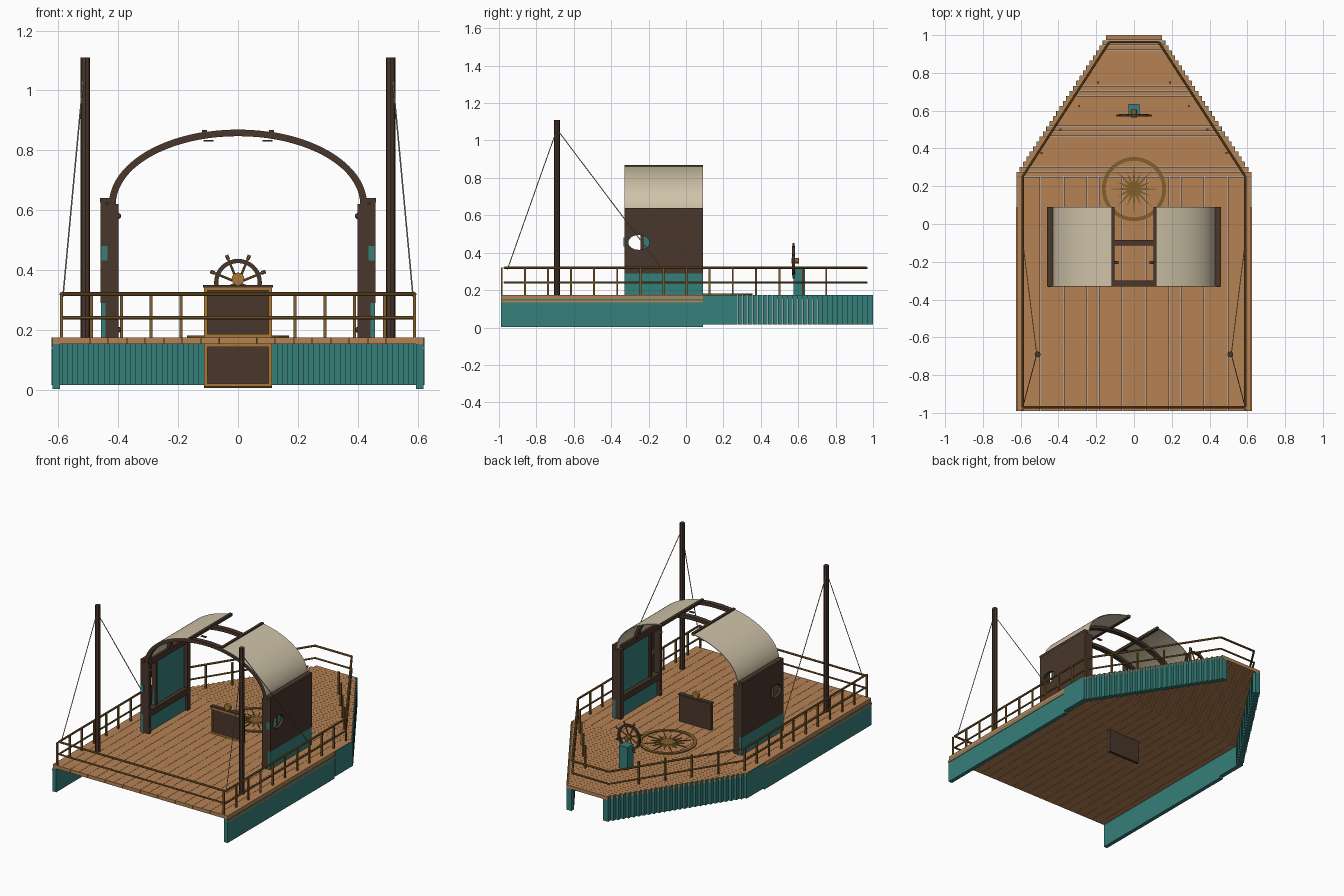
import bpy, bmesh, math
from mathutils import Vector, Matrix

cube = bpy.data.objects.get("Cube")
if cube:
    bpy.data.objects.remove(cube, do_unlink=True)


def material(name, rgb):
    m = bpy.data.materials.new(name)
    m.use_nodes = True
    m.diffuse_color = (*rgb, 1)
    m.node_tree.nodes["Principled BSDF"].inputs["Base Color"].default_value = (*rgb, 1)
    return m


WOOD = material("deck wood", (.47, .225, .09))
TEAL = material("teal paint", (.036, .21, .195))
DARK = material("dark wood", (.068, .038, .025))
RAIL = material("bronze rail", (.22, .115, .025))
GOLD = material("gold trim", (.4, .19, .035))
CANVAS = material("canvas", (.62, .54, .39))
ROPE = material("pale rope", (.42, .36, .26))


def finish(name, bm, mat, smooth=False):
    bmesh.ops.recalc_face_normals(bm, faces=bm.faces)
    me = bpy.data.meshes.new(name)
    bm.to_mesh(me)
    bm.free()
    me.materials.append(mat)
    ob = bpy.data.objects.new(name, me)
    bpy.context.collection.objects.link(ob)
    if smooth:
        bpy.ops.object.select_all(action='DESELECT')
        ob.select_set(True)
        bpy.context.view_layer.objects.active = ob
        bpy.ops.object.shade_smooth_by_angle()


def box(bm, x, y, z):
    c = Vector(((x[0] + x[1]) / 2, (y[0] + y[1]) / 2, (z[0] + z[1]) / 2))
    s = Matrix.Diagonal((abs(x[1] - x[0]), abs(y[1] - y[0]), abs(z[1] - z[0]), 1))
    bmesh.ops.create_cube(bm, size=1, matrix=Matrix.Translation(c) @ s)


def boxes(name, mat, items, mirror=False):
    bm = bmesh.new()
    for x, y, z in items:
        box(bm, x, y, z)
        if mirror:
            box(bm, (-x[1], -x[0]), y, z)
    finish(name, bm, mat)


def rod(bm, a, b, r, n=6):
    a, b = Vector(a), Vector(b)
    d = b - a
    rot = d.to_track_quat('Z', 'Y').to_matrix().to_4x4()
    bmesh.ops.create_cone(bm, cap_ends=True, segments=n, radius1=r, radius2=r, depth=d.length,
                          matrix=Matrix.Translation((a + b) / 2) @ rot)


def prism(bm, pts, vec):
    face = bm.faces.new([bm.verts.new(p) for p in pts])
    ext = bmesh.ops.extrude_face_region(bm, geom=[face])["geom"]
    bmesh.ops.translate(bm, vec=vec, verts=[v for v in ext if isinstance(v, bmesh.types.BMVert)])


def ring(bm, matrix, r_in, r_out, depth, n=40):
    prof = [(r_in, 0), (r_out, 0), (r_out, depth), (r_in, depth)]
    loops = [[bm.verts.new(matrix @ Vector((r * math.cos(t), r * math.sin(t), h))) for r, h in prof]
             for t in (2 * math.pi * i / n for i in range(n))]
    for i in range(n):
        a, b = loops[i], loops[(i + 1) % n]
        for j in range(4):
            k = (j + 1) % 4
            bm.faces.new((a[j], a[k], b[k], b[j]))


# Deck: lengthwise planks aft, stepped crosswise planks in the bow
DECK, HALF, BEND = .175, .62, .25
PLANKS, STEPS = 20, 28
w = 2 * HALF / PLANKS
boxes("aft_deck", WOOD, [((-HALF + i * w + .0007, -HALF + (i + 1) * w - .0007), (-.99, BEND), (.153, DECK))
                         for i in range(PLANKS)])
step = (1 - BEND) / STEPS


def bow_half(i):
    return HALF - .475 * i / (STEPS - 1)


boxes("bow_deck", WOOD, [((-bow_half(i), bow_half(i)),
                          (BEND + i * step + .0005, BEND + (i + 1) * step - .0005), (.153, DECK))
                         for i in range(STEPS)])

# Hull sides and stepped bow boards
boxes("hull_sides", TEAL, [((.595, HALF), (-.99, .09), (.002, .153)),
                           ((.595, HALF), (.09, BEND), (.015, .153)),
                           ((HALF, .623), (.09, BEND), (.015, .174))], True)
boxes("gunwale_strips", WOOD, [((HALF, .624), (-.99, .09), (.134, .144))], True)
boxes("bow_boards", TEAL, [((bow_half(i) - .033, bow_half(i) + .003),
                            (BEND + i * step, BEND + (i + 1) * step - .001), (.015, .174))
                           for i in range(STEPS)], True)

# Railings: side posts, then posts stepping inward along the bow
bm = bmesh.new()
path = [(-.13, .965), (-.59, .25), (-.59, -.985), (.59, -.985), (.59, .25), (.13, .965), (-.13, .965)]
path[2:4] = [(-.59, -.97), (.59, -.97)]
for z, r in ((.319, .0065), (.24, .0055)):
    for a, b in zip(path, path[1:]):
        rod(bm, (*a, z), (*b, z), r, 8)
for s in (-1, 1):
    posts = [(.59, -.985 + i * .1235) for i in range(11)]
    posts += [(.59 - .1 * k, BEND + .125 * k) for k in range(1, 5)]
    for x, y in posts:
        box(bm, (s * x - .005, s * x + .005), (y - .005, y + .005), (DECK, .32))
finish("railings", bm, RAIL)

# Masts and rigging
masts, ropes = bmesh.new(), bmesh.new()
for s in (-1, 1):
    rod(masts, (s * .51, -.69, DECK), (s * .51, -.69, 1.11), .016, 8)
    for y in (-.955, -.125):
        rod(ropes, (s * .515, -.69, 1.06), (s * .585, y, .31), .0025, 6)
finish("masts", masts, DARK)
finish("rigging", ropes, ROPE, True)

# Cabin walls with portholes: upper and lower half of each wall around the opening
Y0, Y1 = -.33, .09
ZC, HY = .455, -.252
walls = bmesh.new()
arc = [(HY + .057 * math.cos(t), .04 * math.sin(t)) for t in (math.pi * i / 8 for i in range(9))]
for s in (-1, 1):
    for side, z in ((-1, .29), (1, .637)):
        outline = [(Y0, z), (Y1, z), (Y1, ZC)] + [(y, ZC + side * h) for y, h in arc] + [(Y0, ZC)]
        prism(walls, [(s * .442, y, zz) for y, zz in outline], (s * .018, 0, 0))
finish("cabin_walls", walls, DARK)
boxes("cabin_wall_base", TEAL, [((.437, .458), (Y0, Y1), (DECK, .29))], True)
boxes("wall_inner_panels", TEAL, [((.424, .441), (-.242, .06), (.32, .6)),
                                  ((.415, .437), (-.3, .06), (DECK, .28)),
                                  ((.436, .456), (Y0 - .003, Y0), (.432, .48))], True)
boxes("cabin_posts", DARK, [((.4, .442), (Y0, -.308), (DECK, .62)),
                            ((.4, .442), (.06, Y1), (DECK, .62)),
                            ((.412, .442), (-.242, -.225), (.31, .61)),
                            ((.41, .442), (-.308, .06), (.6, .637)),
                            ((.4, .442), (-.308, .06), (.28, .32)),
                            ((.43, .461), (Y0, Y1), (.625, .64))], True)


# Arched roof: ribs, canvas halves and rails beside the open middle
def arch(bm, rx, rz, thick, t0, t1, y, n):
    ts = [t0 + (t1 - t0) * i / n for i in range(n + 1)]
    pts = [(rx * math.cos(t), y[0], .62 + rz * math.sin(t)) for t in ts]
    pts += [((rx - thick) * math.cos(t), y[0], .62 + (rz - thick) * math.sin(t)) for t in reversed(ts)]
    prism(bm, pts, (0, y[1] - y[0], 0))


ribs, canvas = bmesh.new(), bmesh.new()
for y in ((Y0, -.3), (-.115, -.085)):
    arch(ribs, .43, .249, .022, 0, math.pi, y, 40)
gap = math.acos(.115 / .43)
for t0, t1 in ((0, gap), (math.pi - gap, math.pi)):
    arch(canvas, .431, .25, .005, t0, t1, (Y0 + .001, Y1), 40)
finish("roof_ribs", ribs, DARK, True)
finish("roof_canvas", canvas, CANVAS, True)
boxes("roof_rails", DARK, [((.103, .12), (Y0, Y1), (.85, .868)),
                           ((.082, .116), (-.212, -.196), (.83, .834))], True)

# Small knobs on the cabin posts
bm = bmesh.new()
for s in (-1, 1):
    for z in (.2, .58):
        bmesh.ops.create_icosphere(bm, subdivisions=2, radius=.01,
                                   matrix=Matrix.Translation((s * .4, -.318, z)))
finish("post_knobs", bm, DARK, True)

# Central framed board passing through the deck, with a round knob on top
boxes("centre_board", DARK, [((-.113, .113), (-.108, -.09), (.005, .34)),
                             ((-.117, .117), (-.115, -.088), (.342, .35))])
frame = []
for lo, hi in ((.01, .153), (DECK, .342)):
    frame += [((-.113, .113), (-.114, -.108), (hi - .011, hi)), ((-.113, .113), (-.114, -.108), (lo, lo + .011)),
              ((-.113, -.102), (-.114, -.108), (lo, hi)), ((.102, .113), (-.114, -.108), (lo, hi))]
boxes("board_frame", GOLD, frame)
bm = bmesh.new()
rod(bm, (0, -.112, .37), (0, -.092, .37), .021, 20)
finish("board_knob", bm, GOLD, True)

# Compass rose inlaid on the deck
bm = bmesh.new()
rose = Matrix.Translation((0, .185, DECK))
ring(bm, rose, .15, .17, .006)
star = []
for i in range(32):
    r = .035 if i % 2 else (.138 if i % 4 == 0 else .1)
    t = math.pi * i / 16
    star.append((r * math.sin(t), .185 + r * math.cos(t), DECK + .0005))
prism(bm, star, (0, 0, .004))
finish("compass_rose", bm, RAIL)

# Steering wheel and its stand
boxes("wheel_stand", TEAL, [((-.03, .03), (.575, .635), (DECK, .32))])
WZ, WY = .357, .575
bm = bmesh.new()
turn = Matrix.Translation((0, WY + .007, WZ)) @ Matrix.Rotation(math.pi / 2, 4, 'X')
ring(bm, turn, .066, .08, .014, 32)
finish("steering_wheel", bm, DARK)
bm = bmesh.new()
c = Vector((0, WY, WZ))
for i in range(8):
    t = math.pi * (i + .5) / 4
    d = Vector((math.cos(t), 0, math.sin(t)))
    rod(bm, c, c + d * .092, .004)
    rod(bm, c + d * .085, c + d * .1, .006)
rod(bm, (0, WY - .01, WZ), (0, WY + .03, WZ), .015, 16)
finish("wheel_spokes", bm, RAIL)
